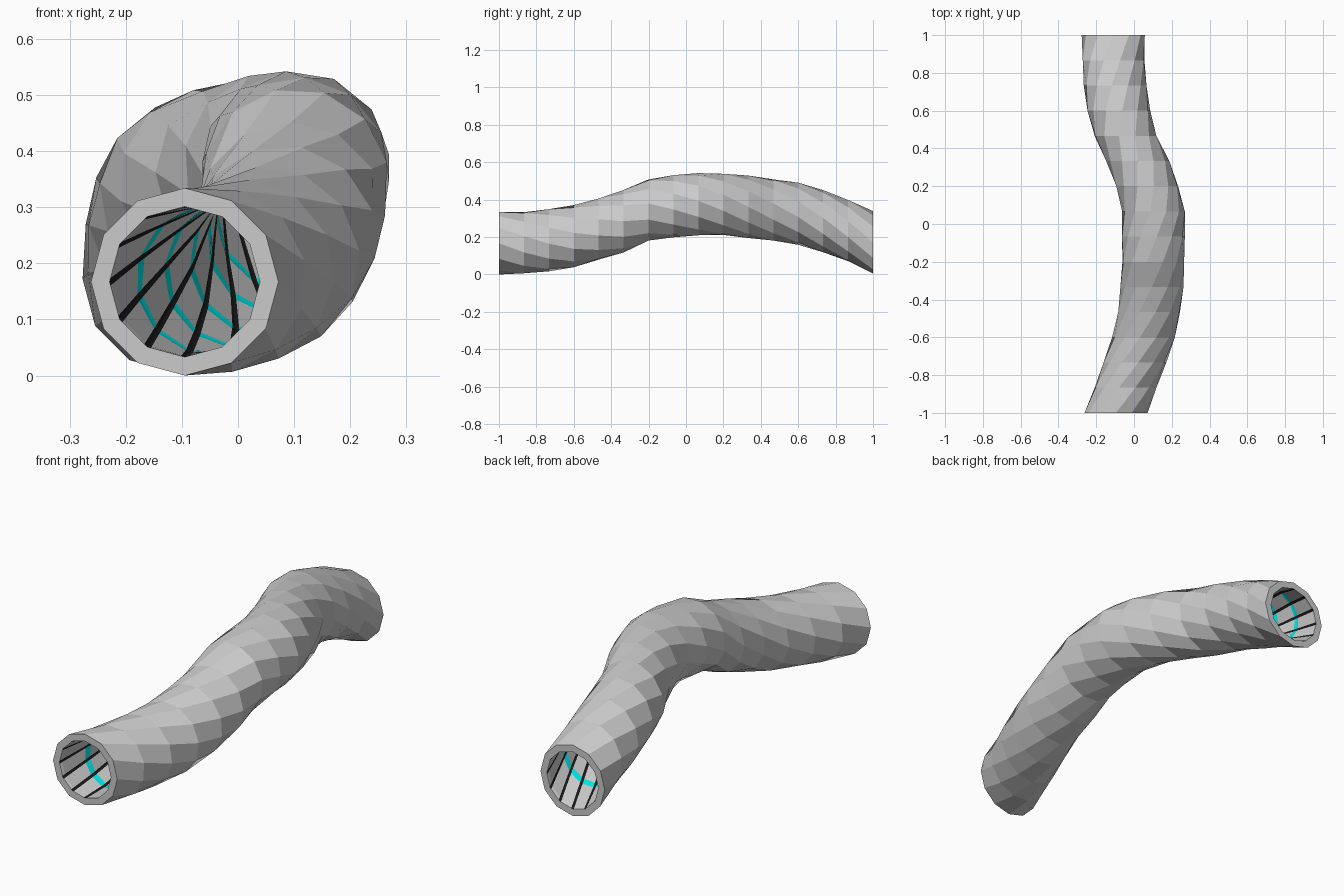
import bpy
from math import sin, cos, radians

if "Cube" in bpy.data.objects:
    bpy.data.objects.remove(bpy.data.objects["Cube"])

SIDES, TWIST = 12, 18
R_OUT, R_IN = 0.167, 0.134
# tube centre (x, z) at evenly spaced stations from front to back
PATH = [(-.095, .167), (-.045, .170), (.005, .183), (.05, .205), (.08, .243),
        (.095, .285), (.102, .345), (.103, .365), (.103, .376), (.07, .375),
        (.02, .362), (-.045, .345), (-.08, .325), (-.1, .285), (-.108, .235),
        (-.11, .172)]
N = len(PATH) - 1


def material(name, col):
    m = bpy.data.materials.new(name)
    m.diffuse_color = col
    m.use_nodes = True
    m.node_tree.nodes["Principled BSDF"].inputs["Base Color"].default_value = m.diffuse_color
    return m


def point(k, i, r):
    """Corner i of station k; every station turns clockwise seen from the front."""
    a = radians(i * 360 / SIDES - k * TWIST)
    x, z = PATH[k]
    return (x + r * cos(a), -1 + 2 * k / N, z + r * sin(a))


def make(name, verts, faces, mats=(), idx=None):
    me = bpy.data.meshes.new(name)
    me.from_pydata(verts, [], faces)
    for m in mats:
        me.materials.append(m)
    if idx:
        me.polygons.foreach_set("material_index", idx)
    ob = bpy.data.objects.new(name, me)
    bpy.context.collection.objects.link(ob)
    return ob


# outer shell with the two end rims
verts = [point(k, i, R_OUT) for k in range(N + 1) for i in range(SIDES)]
faces = [(k * SIDES + i, k * SIDES + (i + 1) % SIDES,
          (k + 1) * SIDES + (i + 1) % SIDES, (k + 1) * SIDES + i)
         for k in range(N) for i in range(SIDES)]
base = len(verts)
verts += [point(k, i, R_IN) for k in (0, N) for i in range(SIDES)]
for i in range(SIDES):
    j = (i + 1) % SIDES
    faces.append((i, base + i, base + j, j))
    o, b = N * SIDES, base + SIDES
    faces.append((o + i, o + j, b + j, b + i))
make("tube_shell", verts, faces)

# inner wall: grey panels framed by dark spiral stripes and cyan hoops
grey = material("panel_grey", (.8, .8, .8, 1))
black = material("stripe_black", (.01, .01, .01, 1))
cyan = material("hoop_cyan", (0, .8, .8, 1))
U = (0, .1, .9, 1)
V = (0, .09, .91, 1)
verts, faces, idx = [], [], []
for k in range(N):
    for i in range(SIDES):
        p = [point(k, i, R_IN), point(k, i + 1, R_IN),
             point(k + 1, i, R_IN), point(k + 1, i + 1, R_IN)]
        s = len(verts)
        for v in V:
            for u in U:
                w = ((1 - u) * (1 - v), u * (1 - v), (1 - u) * v, u * v)
                verts.append(tuple(sum(a * q[c] for a, q in zip(w, p)) for c in range(3)))
        for r in range(3):
            for c in range(3):
                f = s + r * 4 + c
                faces.append((f, f + 4, f + 5, f + 1))
                end = (k == 0 and r == 0) or (k == N - 1 and r == 2)
                idx.append(1 if c != 1 else 2 if r != 1 and not end else 0)
make("inner_wall", verts, faces, (grey, black, cyan), idx)
